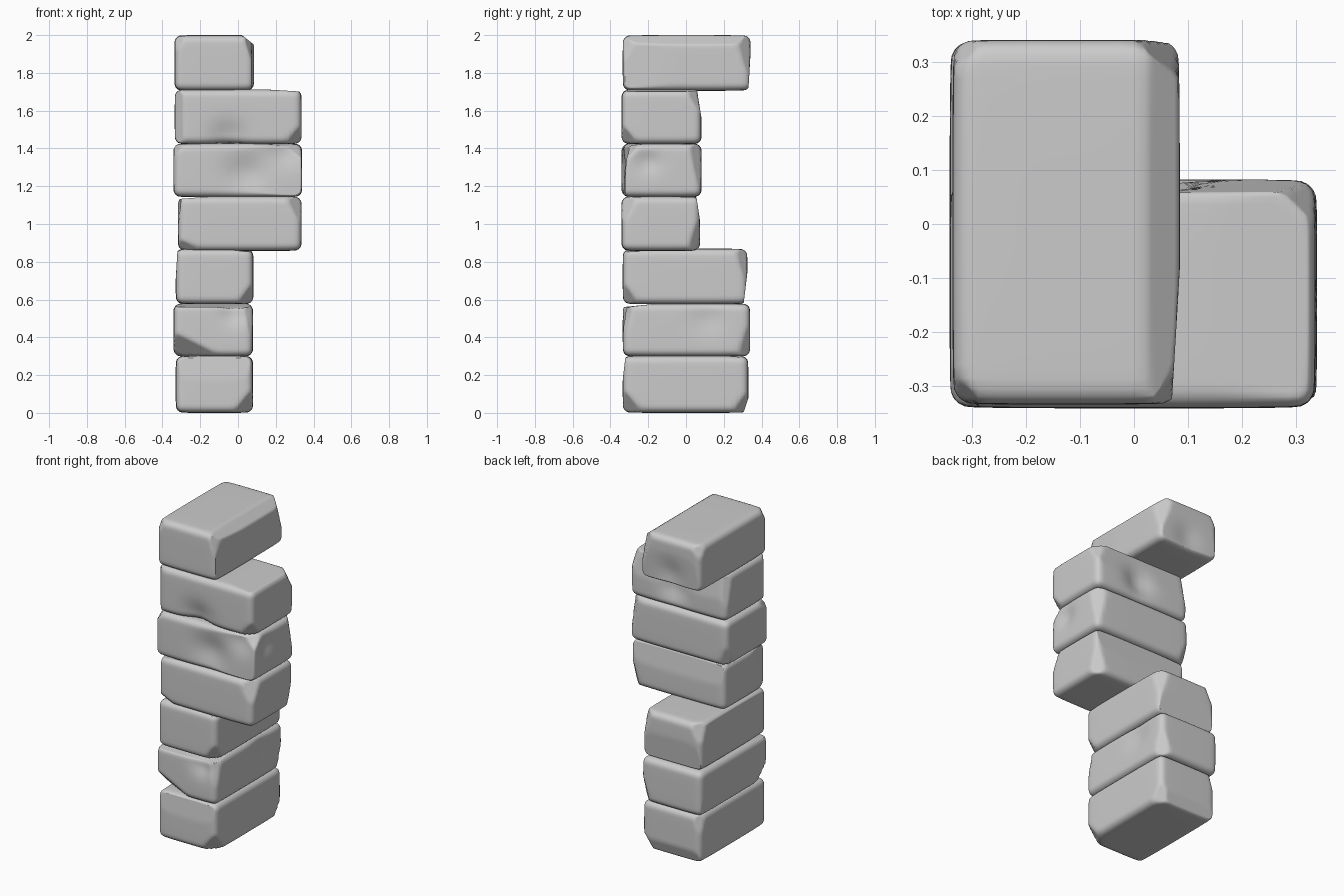
import bpy, bmesh, math
from mathutils import Vector

if "Cube" in bpy.data.objects:
    bpy.data.objects.remove(bpy.data.objects["Cube"])

CUTS = 23


def stone(name, lo, hi, radius=0.035, chips=(), dents=()):
    """Rounded block between two corners, planed by chips and pressed by dents.
    chip: (direction, depth below the box corner); dent: (centre, push, size)"""
    lo, hi = Vector(lo), Vector(hi)
    mid, half = (lo + hi) / 2, (hi - lo) / 2
    core = half - Vector((radius,) * 3)
    bm = bmesh.new()
    bmesh.ops.create_cube(bm, size=2)
    bmesh.ops.subdivide_edges(bm, edges=bm.edges[:], cuts=CUTS, use_grid_fill=True)
    planes = []
    for n, depth in chips:
        n = Vector(n).normalized()
        planes.append((n, sum(abs(n[i]) * half[i] for i in range(3)) - depth))
    for v in bm.verts:
        # crowd the grid towards the edges, then round the box
        u = Vector([math.sin(c * math.pi / 2) for c in v.co])
        p = Vector([u[i] * half[i] for i in range(3)])
        q = Vector([max(-core[i], min(core[i], p[i])) for i in range(3)])
        p = q + (p - q).normalized() * radius
        # gentle pillow on every face
        f = [p[i] / half[i] for i in range(3)]
        p = Vector([p[i] * (1 - 0.006 / half[i] *
                   (f[(i + 1) % 3] ** 4 + f[(i + 2) % 3] ** 4) / 2) for i in range(3)])
        # chipped edges and corners
        for n, d in planes:
            over = n.dot(p) - d
            if over > 0:
                p -= n * over
        p += mid
        # worn hollows
        for c, push, size in dents:
            p += Vector(push) * math.exp(-((p - Vector(c)).length / size) ** 2)
        v.co = p
    for f in bm.faces:
        f.smooth = True
    mesh = bpy.data.meshes.new(name)
    bm.to_mesh(mesh)
    bm.free()
    obj = bpy.data.objects.new(name, mesh)
    bpy.context.collection.objects.link(obj)
    return obj


# lower three stones run front to back
stone("bottom_stone", (-.33, -.335, 0), (.08, .33, .303), chips=[
    ((1, -1, -.8), .07), ((1, 1, -.7), .06), ((.1, .05, 1), .012),
    ((0, 1, -.35), .025), ((-1, 1, .3), .04), ((0, -1, .12), .015)])
stone("second_stone", (-.342, -.335, .298), (.08, .34, .58), chips=[
    ((-.5, -1, -1), .09), ((0, -.1, 1), .02), ((1, -1, .2), .04),
    ((1, 1, -.3), .05), ((-1, .05, -.1), .015)],
    dents=[((-.02, -.34, .54), (0, .025, -.01), .07), ((.08, .12, .5), (-.015, 0, 0), .08)])
stone("third_stone", (-.33, -.335, .575), (.082, .325, .87), chips=[
    ((1, -1, -.7), .06), ((0, 1, -.12), .02), ((.1, -.05, 1), .02),
    ((1, 1, .3), .05), ((-1, 1, .5), .055), ((-1, 0, .06), .01)])

# middle three stones run left to right
stone("fourth_stone", (-.318, -.342, .857), (.337, .075, 1.147), chips=[
    ((1, -1, .5), .06), ((0, 1, .15), .02), ((1, 1, -.3), .05),
    ((-.08, 0, 1), .015), ((-1, -.1, .1), .02), ((-.5, -1, -1), .05)])
stone("fifth_stone", (-.342, -.342, 1.142), (.34, .083, 1.427), chips=[
    ((.06, -1, 0), .02), ((1, 1, .2), .05), ((-1, 1, -.4), .05),
    ((1, -1, 1), .06), ((-1, -.5, .7), .045)],
    dents=[((.04, -.34, 1.27), (0, .03, 0), .1), ((.25, -.34, 1.4), (0, .025, -.01), .09),
           ((.34, -.2, 1.33), (-.02, 0, 0), .06)])
stone("sixth_stone", (-.335, -.342, 1.422), (.337, .083, 1.713), chips=[
    ((0, 1, .16), .025), ((1, 1, .6), .06), ((-1, 1, .2), .045),
    ((.06, 0, 1), .012), ((1, -1, -.8), .06), ((-1, -1, 0), .035)],
    dents=[((-.05, -.34, 1.45), (0, .03, .01), .09), ((.03, .08, 1.55), (0, -.035, 0), .08)])

# capstone runs front to back again
stone("top_stone", (-.337, -.335, 1.705), (.085, .342, 2.0), chips=[
    ((1, -.6, .3), .05), ((1, 1, .3), .06), ((1, -.06, 0), .015),
    ((0, 1, -.06), .012), ((-1, -1, .6), .045), ((-1, 1, .6), .045), ((.8, 0, 1), .04)],
    dents=[((-.12, .34, 1.78), (0, -.015, 0), .08)])
